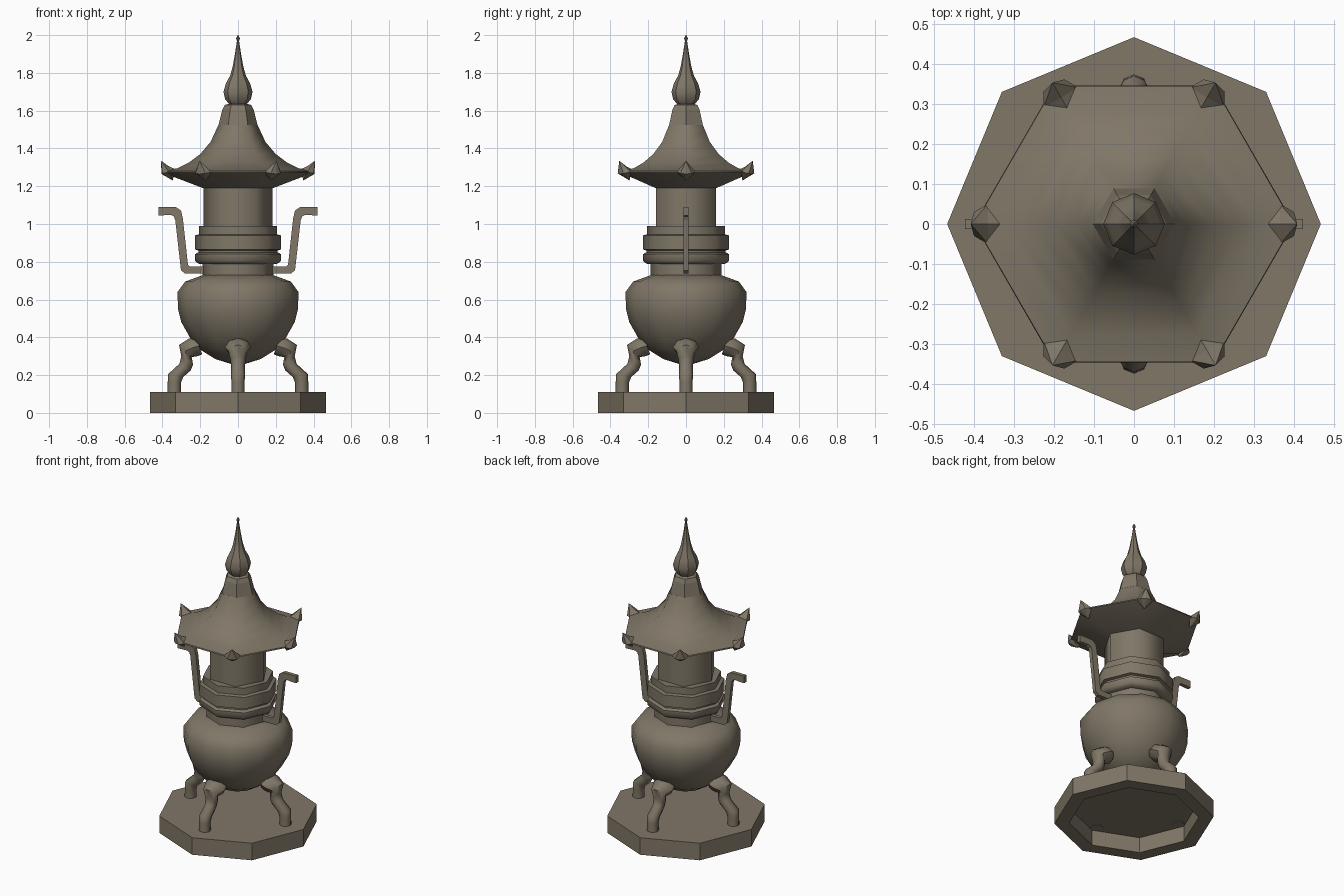
import bpy, bmesh, math
from math import cos, sin, pi

stone = bpy.data.materials.new("weathered stone")
stone.diffuse_color = (0.216, 0.184, 0.136, 1)


def make(name, verts, faces, smooth=None):
    me = bpy.data.meshes.new(name)
    me.from_pydata(verts, [], faces)
    bm = bmesh.new()
    bm.from_mesh(me)
    bmesh.ops.remove_doubles(bm, verts=bm.verts, dist=1e-5)
    bmesh.ops.recalc_face_normals(bm, faces=bm.faces)
    bm.to_mesh(me)
    bm.free()
    me.materials.append(stone)
    ob = bpy.data.objects.new(name, me)
    bpy.context.collection.objects.link(ob)
    if smooth:
        bpy.ops.object.select_all(action='DESELECT')
        ob.select_set(True)
        bpy.context.view_layer.objects.active = ob
        bpy.ops.object.shade_smooth_by_angle(angle=math.radians(smooth))
    return ob


def loft(name, rings, smooth=None, caps=True):
    """Skin a list of equal-length rings."""
    n = len(rings[0])
    verts = [v for r in rings for v in r]
    faces = [(i * n + j, i * n + (j + 1) % n, (i + 1) * n + (j + 1) % n, (i + 1) * n + j)
             for i in range(len(rings) - 1) for j in range(n)]
    if caps:
        faces += [tuple(range(n)), tuple(range(len(verts) - n, len(verts)))]
    return make(name, verts, faces, smooth)


def lathe(name, profile, n, smooth=None):
    """Turn (radius, z) points into an n-sided solid with a corner on +x."""
    return loft(name, [[(r * cos(2 * pi * j / n), r * sin(2 * pi * j / n), z)
                        for j in range(n)] for r, z in profile], smooth)


def turn(p, a):
    x, y, z = p
    return (x * cos(a) - y * sin(a), x * sin(a) + y * cos(a), z)


# Octagonal plinth, hollow underneath
lathe("plinth", [(0.38, 0.1), (0.38, 0), (0.467, 0), (0.467, 0.11)], 8)

# Round bowl
lathe("bowl", [(0.04, 0.26), (0.12, 0.285), (0.2, 0.335), (0.255, 0.40), (0.30, 0.48),
               (0.318, 0.55), (0.32, 0.64), (0.28, 0.695), (0.185, 0.73)], 12, 50)

# Stepped neck rings
lathe("neck", [(0.187, 0.72), (0.187, 0.787), (0.21, 0.79), (0.228, 0.805), (0.228, 0.84),
               (0.21, 0.85), (0.21, 0.86), (0.228, 0.865), (0.228, 0.94), (0.207, 0.945),
               (0.207, 0.99)], 8, 50)

# Hexagonal chamber and roof
lathe("chamber", [(0.182, 0.98), (0.182, 1.20)], 6, 62)
lathe("roof", [(0.17, 1.19), (0.185, 1.19), (0.40, 1.272), (0.398, 1.28), (0.32, 1.295),
               (0.26, 1.325), (0.20, 1.37), (0.145, 1.435), (0.115, 1.50), (0.10, 1.53)], 6, 62)
lathe("roof_cap", [(0.09, 1.51), (0.103, 1.525), (0.083, 1.605), (0.07, 1.63), (0.045, 1.637)], 6)

# Finial
lathe("finial", [(0.045, 1.633), (0.068, 1.66), (0.077, 1.70), (0.064, 1.745), (0.042, 1.785),
                 (0.029, 1.83), (0.016, 1.90), (0.006, 1.968), (0.01, 1.983), (0.001, 2.0)], 8, 32)

# Upturned roof corners
for k in range(6):
    pts = [(0.335, 0, 1.292), (0.365, 0.05, 1.275), (0.365, -0.05, 1.275), (0.345, 0, 1.23),
           (0.40, 0.03, 1.268), (0.40, -0.03, 1.268), (0.408, 0, 1.335), (0.365, 0, 1.305),
           (0.405, 0, 1.265)]
    make(f"roof_corner_{k + 1}", [turn(p, k * pi / 3) for p in pts],
         [(0, 1, 7), (0, 7, 2), (7, 1, 6), (7, 6, 2), (1, 4, 6), (2, 6, 5), (4, 8, 6), (5, 6, 8),
          (1, 3, 4), (4, 3, 8), (8, 3, 5), (5, 3, 2), (0, 3, 1), (0, 2, 3)])

# Four curved legs: inner x, z, outer x, z, half width
sections = [(0.19, 0.31, 0.22, 0.40, 0.06), (0.215, 0.30, 0.26, 0.393, 0.07),
            (0.245, 0.295, 0.312, 0.36, 0.05), (0.238, 0.255, 0.30, 0.30, 0.04),
            (0.25, 0.225, 0.31, 0.26, 0.036), (0.29, 0.19, 0.37, 0.205, 0.038),
            (0.302, 0.16, 0.372, 0.165, 0.034), (0.302, 0.098, 0.374, 0.098, 0.036)]
for k in range(4):
    rings = []
    for xi, zi, xo, zo, w in sections:
        ring = []
        for j in range(8):
            c, s = cos(j * pi / 4), sin(j * pi / 4)
            ring.append(turn(((xi + xo) / 2 + c * (xo - xi) / 2, s * w,
                              (zi + zo) / 2 + c * (zo - zi) / 2), k * pi / 2))
        rings.append(ring)
    loft(f"leg_{k + 1}", rings, 50)

# Two bent flat handles: inner x, z, outer x, z along the path
path = [(0.17, 0.775, 0.17, 0.737), (0.255, 0.775, 0.28, 0.737), (0.265, 0.785, 0.302, 0.755),
        (0.292, 1.03, 0.332, 1.02), (0.302, 1.072, 0.34, 1.04), (0.33, 1.09, 0.355, 1.048),
        (0.422, 1.09, 0.422, 1.045)]
for name, sx in (("left_handle", -1), ("right_handle", 1)):
    loft(name, [[(sx * xi, -0.012, zi), (sx * xo, -0.012, zo), (sx * xo, 0.012, zo),
                 (sx * xi, 0.012, zi)] for xi, zi, xo, zo in path])
